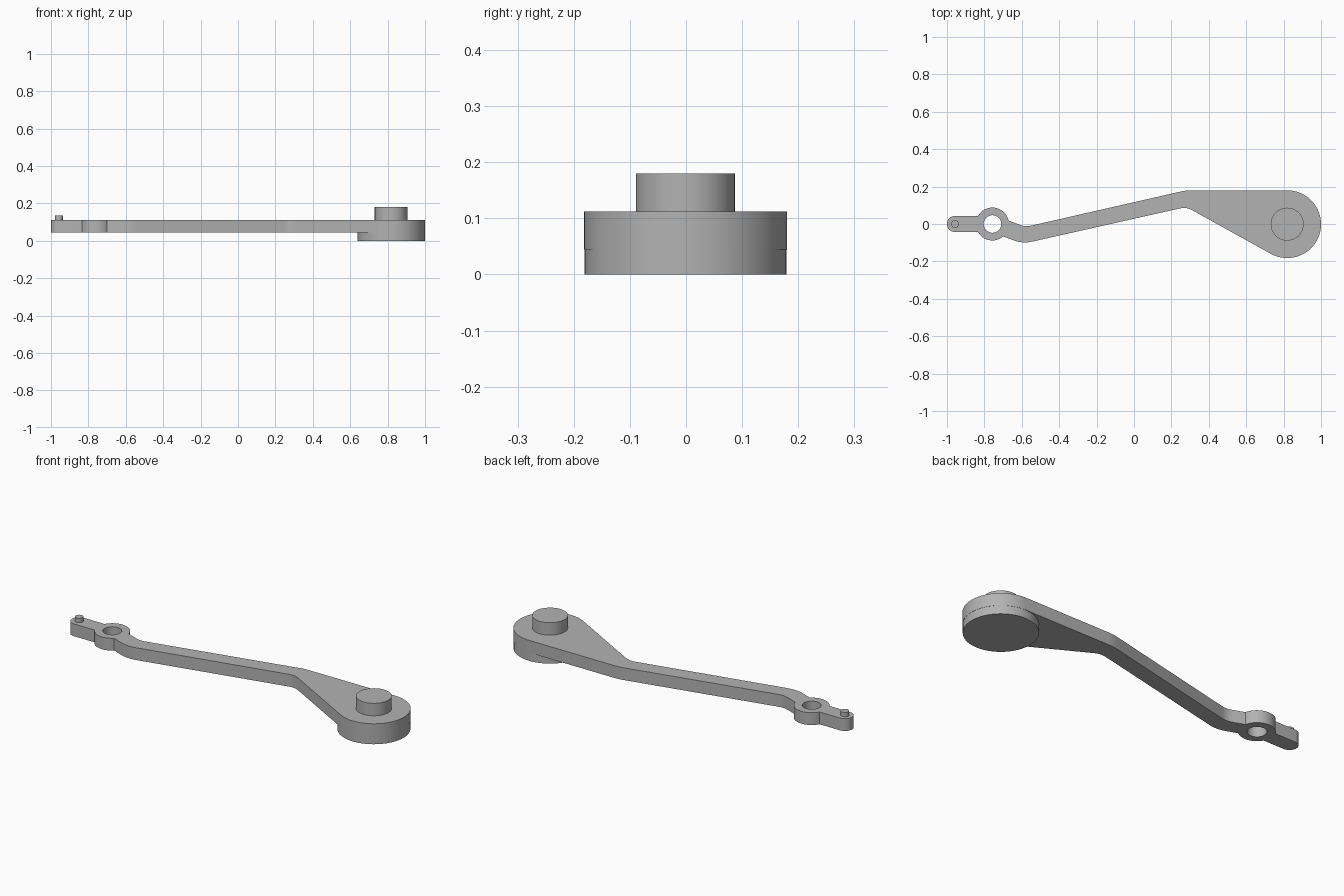
import bpy, bmesh
from math import cos, sin, radians
from mathutils import Vector

cube = bpy.data.objects.get("Cube")
if cube:
    bpy.data.objects.remove(cube)

grey = bpy.data.materials.new("plain grey")
grey.use_nodes = True
colour = (0.45, 0.45, 0.45, 1)
grey.diffuse_color = colour
grey.node_tree.nodes["Principled BSDF"].inputs["Base Color"].default_value = colour


def arc(centre, radius, start, end, steps=24):
    """Points along a circular arc, angles in degrees."""
    angles = [radians(start + (end - start) * i / steps) for i in range(steps + 1)]
    return [(centre[0] + radius * cos(a), centre[1] + radius * sin(a)) for a in angles]


def circle(centre, radius, steps=64):
    return arc(centre, radius, 0, 360, steps)[:-1]


def bend(before, corner, after, cut, steps=8):
    """Round a corner, starting and ending at distance cut from it."""
    c = Vector(corner)
    p = c + (Vector(before) - c).normalized() * cut
    q = c + (Vector(after) - c).normalized() * cut
    ts = [i / steps for i in range(steps + 1)]
    return [tuple(p * (1 - t) ** 2 + c * 2 * t * (1 - t) + q * t * t) for t in ts]


def extrude(name, loops, bottom, top):
    """Solid from an outline, with any further loops as holes."""
    curve = bpy.data.curves.new(name, "CURVE")
    curve.dimensions = "2D"
    curve.fill_mode = "BOTH"
    curve.extrude = (top - bottom) / 2
    for loop in loops:
        spline = curve.splines.new("POLY")
        spline.points.add(len(loop) - 1)
        for point, (x, y) in zip(spline.points, loop):
            point.co = (x, y, 0, 1)
        spline.use_cyclic_u = True
    source = bpy.data.objects.new(name + " outline", curve)
    bpy.context.collection.objects.link(source)
    bpy.context.view_layer.update()
    mesh = bpy.data.meshes.new_from_object(source)
    bpy.data.objects.remove(source)
    bpy.data.curves.remove(curve)

    bm = bmesh.new()
    bm.from_mesh(mesh)
    bmesh.ops.remove_doubles(bm, verts=bm.verts, dist=0.0001)
    bmesh.ops.translate(bm, verts=bm.verts, vec=(0, 0, (top + bottom) / 2))
    bmesh.ops.recalc_face_normals(bm, faces=bm.faces)
    bm.to_mesh(mesh)
    bm.free()
    mesh.materials.clear()
    mesh.materials.append(grey)
    obj = bpy.data.objects.new(name, mesh)
    bpy.context.collection.objects.link(obj)
    bpy.ops.object.select_all(action="DESELECT")
    obj.select_set(True)
    bpy.context.view_layer.objects.active = obj
    bpy.ops.object.shade_smooth_by_angle(angle=radians(25))
    return obj


# Key centres and heights
hub, eye, tip = (0.819, -0.001), (-0.757, 0), (-0.957, 0)
arm_bottom, arm_top = 0.045, 0.112

# Arm outline, counter-clockwise from the eye
eye_upper = arc(eye, 0.088, 12, 151)
tip_end = arc(tip, 0.043, 90, 270)
eye_lower = arc(eye, 0.088, 209, 311)
hub_end = arc(hub, 0.181, -118, 90, 48)
low_elbow, high_elbow = (-0.594, -0.1055), (0.28, 0.091)
high_back, low_back = (0.278, 0.18), (-0.58, -0.0155)
outline = (
    eye_upper + tip_end + eye_lower
    + bend(eye_lower[-1], low_elbow, high_elbow, 0.05)
    + bend(low_elbow, high_elbow, hub_end[0], 0.035)
    + hub_end
    + bend(hub_end[-1], high_back, low_back, 0.03)
    + bend(high_back, low_back, eye_upper[0], 0.03)
)
extrude("lever_arm", [outline, circle(eye, 0.047)], arm_bottom, arm_top)

# Round parts
extrude("hub_base", [circle(hub, 0.18)], 0, arm_bottom)
extrude("hub_boss", [circle(hub, 0.088)], arm_top, 0.18)
extrude("tip_pin", [circle(tip, 0.021, 32)], arm_top, 0.136)
